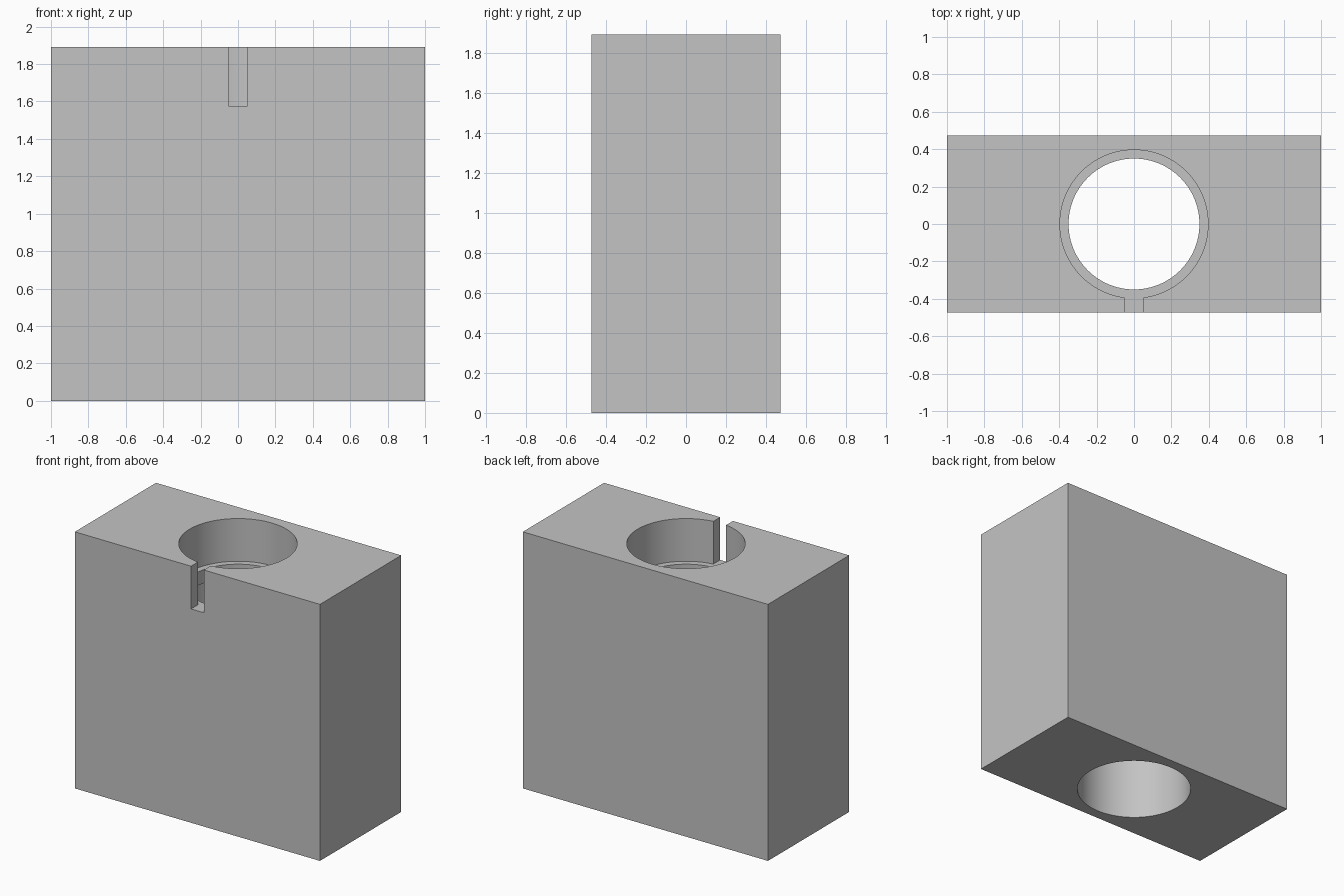
import bpy
import bmesh
import math

cube = bpy.data.objects.get("Cube")
if cube:
    bpy.data.objects.remove(cube, do_unlink=True)

WIDTH, DEPTH, HEIGHT = 2.0, 0.946, 1.892
BORE_R, LIP_R = 0.396, 0.35
LEDGE_Z, LIP_Z = 1.577, 1.477      # top and underside of the inner lip
SLOT_W = 0.104
SEGMENTS = 96

grey = bpy.data.materials.new("plain grey")
grey.use_nodes = True
colour = (0.55, 0.55, 0.55, 1.0)
grey.diffuse_color = colour
grey.node_tree.nodes["Principled BSDF"].inputs["Base Color"].default_value = colour


def add_object(name, bm):
    bmesh.ops.recalc_face_normals(bm, faces=bm.faces)
    mesh = bpy.data.meshes.new(name)
    bm.to_mesh(mesh)
    bm.free()
    mesh.materials.append(grey)
    obj = bpy.data.objects.new(name, mesh)
    bpy.context.collection.objects.link(obj)
    return obj


def box(name, size, centre):
    bm = bmesh.new()
    bmesh.ops.create_cube(bm, size=1)
    bmesh.ops.scale(bm, vec=size, verts=bm.verts)
    bmesh.ops.translate(bm, vec=centre, verts=bm.verts)
    return add_object(name, bm)


def lathe(name, profile):
    """Closed solid turned about z from (radius, z) points."""
    bm = bmesh.new()
    rings = []
    for r, z in profile:
        rings.append([bm.verts.new((r * math.cos(a), r * math.sin(a), z))
                      for a in (2 * math.pi * i / SEGMENTS for i in range(SEGMENTS))])
    for lower, upper in zip(rings, rings[1:]):
        for i in range(SEGMENTS):
            j = (i + 1) % SEGMENTS
            bm.faces.new((lower[i], lower[j], upper[j], upper[i]))
    bm.faces.new(rings[0])
    bm.faces.new(rings[-1])
    return add_object(name, bm)


# Main block
block = box("block", (WIDTH, DEPTH, HEIGHT), (0, 0, HEIGHT / 2))

# Vertical bore, narrowed by a lip below the top socket
bore = lathe("bore_cutter", [
    (BORE_R, -0.1), (BORE_R, LIP_Z), (LIP_R, LIP_Z),
    (LIP_R, LEDGE_Z), (BORE_R, LEDGE_Z), (BORE_R, HEIGHT + 0.1)])

# Slot from the front face into the socket, level with the ledge
slot = box("slot_cutter", (SLOT_W, 0.4, HEIGHT + 0.1 - LEDGE_Z),
           (0, -0.37 - 0.2, (LEDGE_Z + HEIGHT + 0.1) / 2))

bpy.context.view_layer.objects.active = block
for cutter in (bore, slot):
    mod = block.modifiers.new(cutter.name, 'BOOLEAN')
    mod.operation = 'DIFFERENCE'
    mod.solver = 'EXACT'
    mod.object = cutter
    bpy.ops.object.modifier_apply(modifier=mod.name)
    bpy.data.objects.remove(cutter, do_unlink=True)

# Smooth bore walls with sharp edges
bpy.ops.object.select_all(action='DESELECT')
block.select_set(True)
bpy.ops.object.shade_smooth_by_angle(angle=math.radians(30))
